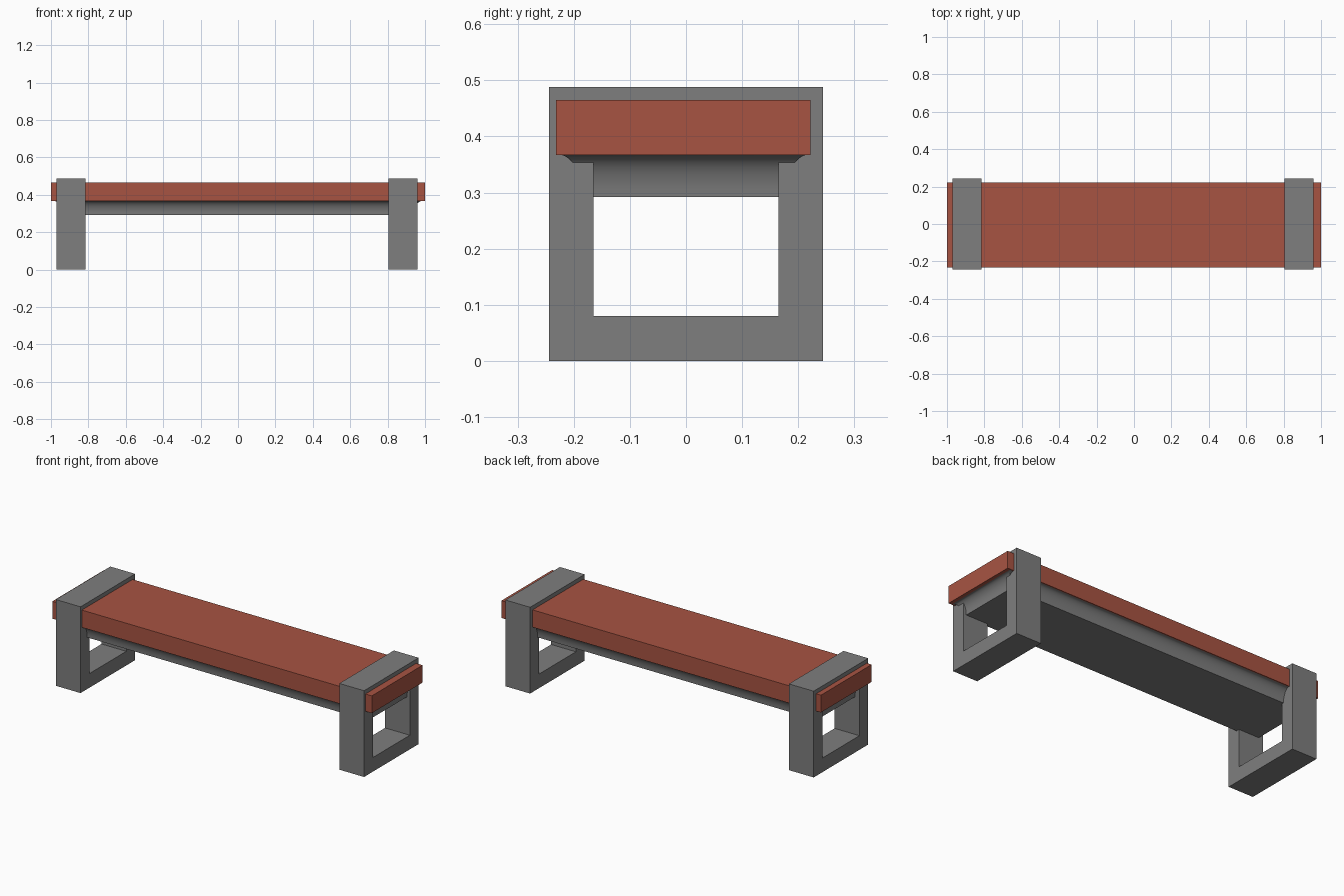
import bpy, bmesh, math

if "Cube" in bpy.data.objects:
    bpy.data.objects.remove(bpy.data.objects["Cube"])


def material(name, rgb):
    m = bpy.data.materials.new(name)
    m.diffuse_color = (*rgb, 1)
    m.use_nodes = True
    m.node_tree.nodes["Principled BSDF"].inputs["Base Color"].default_value = m.diffuse_color
    return m


GREY = material("concrete grey", (0.21, 0.21, 0.21))
RED = material("red wood", (0.39, 0.088, 0.055))


def finish(name, bm, mat):
    bmesh.ops.recalc_face_normals(bm, faces=bm.faces)
    me = bpy.data.meshes.new(name)
    bm.to_mesh(me)
    bm.free()
    me.materials.append(mat)
    ob = bpy.data.objects.new(name, me)
    bpy.context.collection.objects.link(ob)
    return ob


def rect(bm, corners):
    return [bm.verts.new(c) for c in corners]


def skin(bm, a, b):
    """Bridge two four-sided rings."""
    return [bm.faces.new((a[i], a[(i + 1) % 4], b[(i + 1) % 4], b[i])) for i in range(4)]


def frame_leg(name, x0, x1):
    """Rectangular ring standing in the y-z plane."""
    def ring(bm, x, y, z0, z1):
        return rect(bm, [(x, -y, z0), (x, y, z0), (x, y, z1), (x, -y, z1)])
    bm = bmesh.new()
    o0, o1 = (ring(bm, x, 0.244, 0, 0.488) for x in (x0, x1))
    i0, i1 = (ring(bm, x, 0.165, 0.08, 0.41) for x in (x0, x1))
    for a, b in ((o0, o1), (i0, i1), (o0, i0), (o1, i1)):
        skin(bm, a, b)
    return finish(name, bm, GREY)


def stack(name, levels, yc, mat):
    """Closed solid from stacked (half x, half y, z) rectangles."""
    bm = bmesh.new()
    rings = [rect(bm, [(-x, yc - y, z), (x, yc - y, z), (x, yc + y, z), (-x, yc + y, z)])
             for x, y, z in levels]
    for a, b in zip(rings, rings[1:]):
        skin(bm, a, b)
    bm.faces.new(rings[0])
    bm.faces.new(rings[-1])
    return finish(name, bm, mat)


# End frames
frame_leg("left_frame_leg", -0.97, -0.815)
frame_leg("right_frame_leg", 0.805, 0.96)

# Seat plank
stack("seat", [(1, 0.227, 0.367), (1, 0.227, 0.465)], -0.005, RED)

# Support slab under the seat, with a hollow curved edge
levels = []
for i in range(9):
    t = math.pi / 2 * i / 8
    grow = 0.042 * (1 - math.cos(t))
    levels.append((0.942 + grow, 0.18 + grow, 0.292 + 0.0755 * math.sin(t)))
slab = stack("seat_support", levels, -0.004, GREY)
bpy.context.view_layer.objects.active = slab
slab.select_set(True)
bpy.ops.object.shade_smooth_by_angle(angle=math.radians(35))
